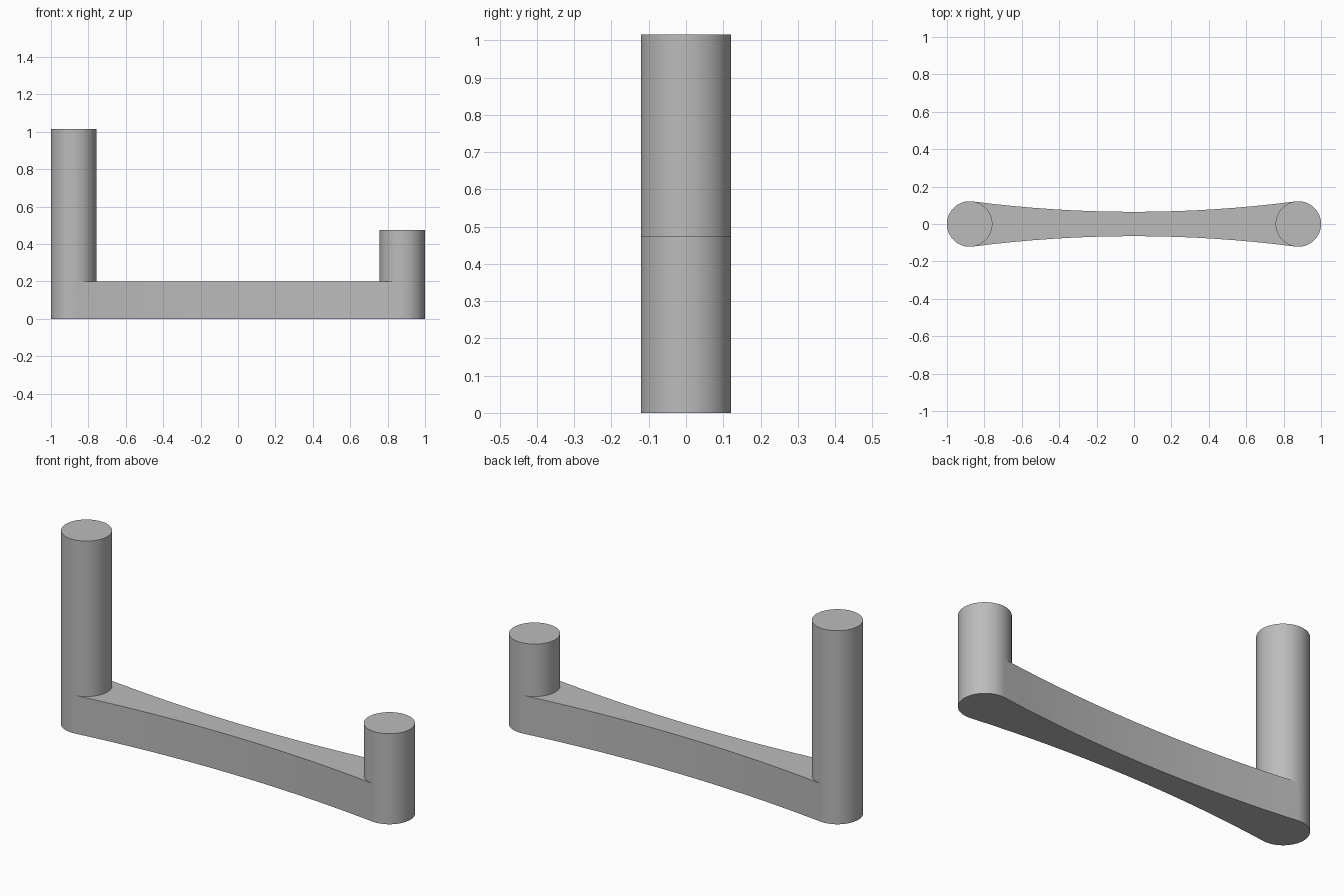
import bpy
import bmesh
from math import cos, sin, pi, radians

cube = bpy.data.objects.get("Cube")
if cube:
    bpy.data.objects.remove(cube, do_unlink=True)

RADIUS = 0.1215
CENTRE = 1 - RADIUS       # post axis distance from the middle
BAR_TOP = 0.2
WAIST = 0.065             # half width at the middle of the bar
TANGENT = radians(82.7)   # where the bar sides leave the posts
HEIGHTS = {-1: 1.015, 1: 0.475}
OUTER, INNER, BAR = 40, 36, 16

grey = bpy.data.materials.new("plain grey")
grey.use_nodes = True
grey.diffuse_color = (0.5, 0.5, 0.5, 1)
grey.node_tree.nodes["Principled BSDF"].inputs["Base Color"].default_value = (0.5, 0.5, 0.5, 1)

bm = bmesh.new()


def arc(side, start, end, steps):
    """Points on a post circle; angle 0 faces the middle of the bar."""
    angles = [start + (end - start) * i / steps for i in range(steps + 1)]
    return [(side * (CENTRE - RADIUS * cos(a)), -side * RADIUS * sin(a)) for a in angles]


def ring(points, z):
    return [bm.verts.new((x, y, z)) for x, y in points]


def walls(low, high):
    for i in range(len(low)):
        j = (i + 1) % len(low)
        bm.faces.new((low[i], low[j], high[j], high[i]))


def bar_side(side):
    """Waisted bar edge leading from one post to the other."""
    end_x = CENTRE - RADIUS * cos(TANGENT)
    end_y = RADIUS * sin(TANGENT)
    points = []
    for i in range(1, BAR):
        t = 1 - 2 * i / BAR
        points.append((side * end_x * t, side * (WAIST + (end_y - WAIST) * t * t)))
    return points


# Bar outline: rounded ends joined by two waisted sides
outline = []
for side in (1, -1):
    outline += arc(side, TANGENT, 2 * pi - TANGENT, OUTER) + bar_side(side)
low, high = ring(outline, 0), ring(outline, BAR_TOP)
walls(low, high)
bm.faces.new(low[::-1])

# Posts rise from the rounded ends, sharing their edge with the bar
top_loop = []
half = len(outline) // 2
for k, side in enumerate((1, -1)):
    ends = high[k * half:k * half + OUTER + 1]
    bar_edge = high[k * half + OUTER + 1:(k + 1) * half]
    inner_points = arc(side, -TANGENT, TANGENT, INNER)[1:-1]
    inner = ring(inner_points, BAR_TOP)
    post_points = [(v.co.x, v.co.y) for v in ends] + inner_points
    cap = ring(post_points, HEIGHTS[side])
    walls(ends + inner, cap)
    bm.faces.new(cap)
    top_loop += [ends[0]] + inner[::-1] + [ends[-1]] + bar_edge

# Upper face of the bar between the posts
bm.faces.new(top_loop)
bmesh.ops.recalc_face_normals(bm, faces=bm.faces)

mesh = bpy.data.meshes.new("bar_with_posts")
bm.to_mesh(mesh)
bm.free()
mesh.materials.append(grey)
obj = bpy.data.objects.new("bar_with_posts", mesh)
bpy.context.collection.objects.link(obj)
bpy.ops.object.select_all(action="DESELECT")
obj.select_set(True)
bpy.context.view_layer.objects.active = obj
bpy.ops.object.shade_smooth_by_angle(angle=radians(30))
